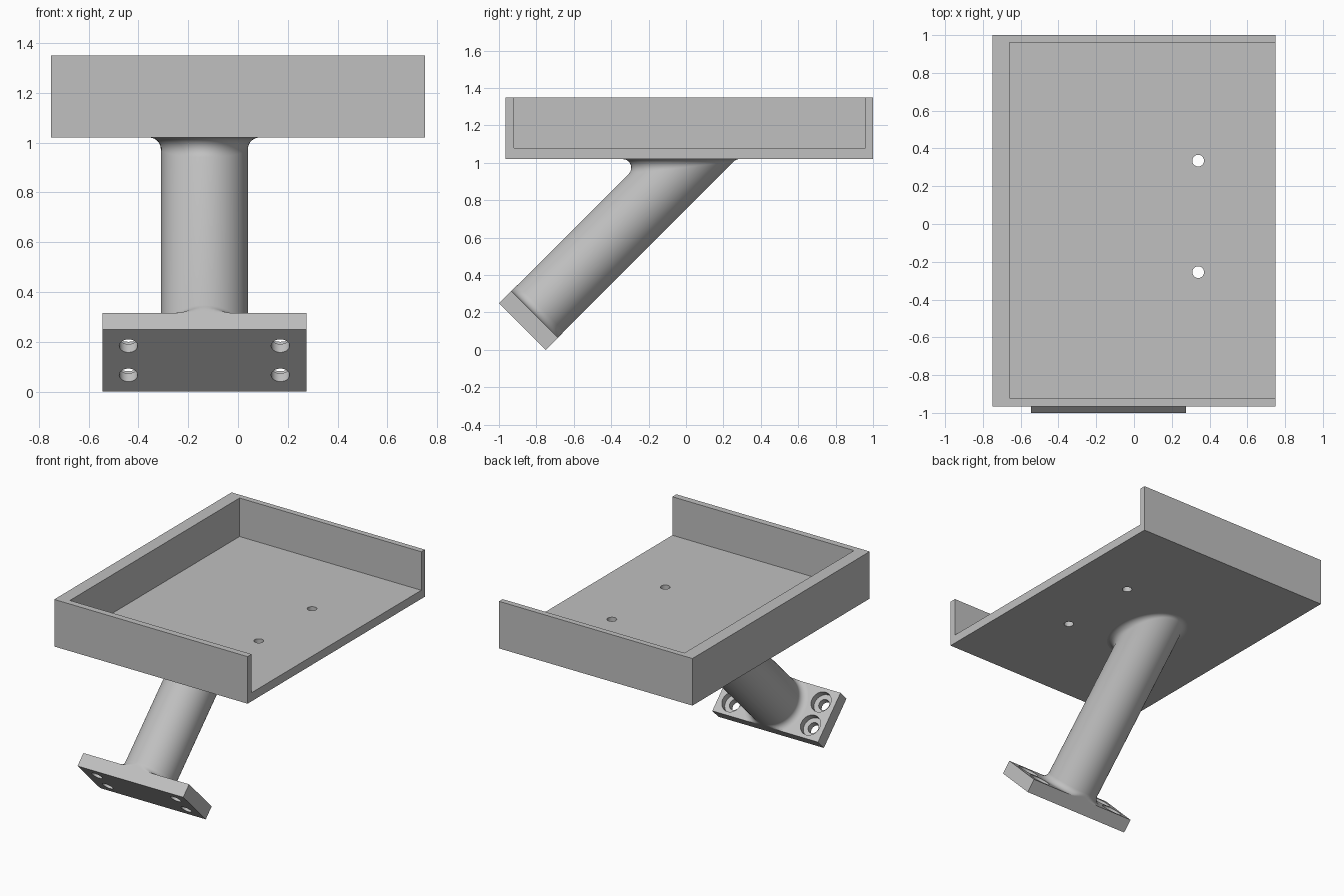
import bpy, bmesh
from math import pi, cos, sin, radians
from mathutils import Matrix, Vector

if "Cube" in bpy.data.objects:
    bpy.data.objects.remove(bpy.data.objects["Cube"])

GREY = bpy.data.materials.new("light grey")
GREY.use_nodes = True
GREY.diffuse_color = (0.53, 0.53, 0.53, 1)
GREY.node_tree.nodes["Principled BSDF"].inputs["Base Color"].default_value = GREY.diffuse_color


def finish(name, bm, matrix=Matrix()):
    bmesh.ops.recalc_face_normals(bm, faces=bm.faces)
    mesh = bpy.data.meshes.new(name)
    bm.to_mesh(mesh)
    bm.free()
    mesh.materials.append(GREY)
    obj = bpy.data.objects.new(name, mesh)
    obj.matrix_world = matrix
    bpy.context.collection.objects.link(obj)
    return obj


def box(name, low, high, matrix=Matrix()):
    low, high = Vector(low), Vector(high)
    bm = bmesh.new()
    place = Matrix.Translation((low + high) / 2) @ Matrix.Diagonal((*(high - low), 1))
    bmesh.ops.create_cube(bm, size=1, matrix=place)
    return finish(name, bm, matrix)


def rod(name, x, y, low, high, radius, matrix=Matrix()):
    bm = bmesh.new()
    bmesh.ops.create_cone(bm, cap_ends=True, segments=32, radius1=radius, radius2=radius,
                          depth=high - low, matrix=Matrix.Translation((x, y, (low + high) / 2)))
    return finish(name, bm, matrix)


def activate(obj):
    bpy.ops.object.select_all(action='DESELECT')
    obj.select_set(True)
    bpy.context.view_layer.objects.active = obj


def cut(obj, cutters):
    activate(obj)
    for cutter in cutters:
        mod = obj.modifiers.new("cut", 'BOOLEAN')
        mod.operation, mod.solver, mod.object = 'DIFFERENCE', 'EXACT', cutter
        bpy.ops.object.modifier_apply(modifier=mod.name)
        bpy.data.objects.remove(cutter)


def smooth(obj):
    activate(obj)
    bpy.ops.object.shade_smooth_by_angle(angle=radians(35))


# Tray, open on its left side, with two screw holes in the floor
UNDER = 1.02
tray = box("tray", (-0.75, -0.965, UNDER), (0.75, 1.0, 1.35))
cut(tray, [box("hollow", (-0.66, -0.92, 1.08), (1, 0.96, 2))] +
    [rod("floor_hole", 0.34, y, 0.9, 1.2, 0.031) for y in (-0.255, 0.335)])
smooth(tray)

# Mounting plate tilted 45 degrees, with four counterbored holes
HALF, THICK = 0.177, 0.093
tilt = Matrix.Translation((-0.135, -0.875, 0.125)) @ Matrix.Rotation(radians(-45), 4, 'X')
plate = box("mounting_plate", (-0.41, -HALF, 0), (0.41, HALF, THICK), tilt)
cutters = []
for x in (-0.305, 0.305):
    for y in (-0.083, 0.083):
        cutters.append(rod("bolt_hole", x, y, -0.1, 0.2, 0.037, tilt))
        cutters.append(rod("counterbore", x, y, 0.047, 0.2, 0.07, tilt))
cut(plate, cutters)
smooth(plate)

# Slanted post, with a rounded blend into the plate and into the tray underside
RADIUS, FILLET, SIDES, STEPS = 0.175, 0.046, 64, 8
axis = tilt.to_3x3() @ Vector((0, 0, 1))
up = Vector((0, 0, 1))
bm = bmesh.new()
columns = []
for i in range(SIDES):
    a = 2 * pi * i / SIDES
    out = Vector((cos(a), sin(a), 0))
    points = []
    for s in range(STEPS + 1):
        t = pi / 2 * s / STEPS
        p = out * (RADIUS + FILLET * (1 - sin(t)))
        p.z = THICK + FILLET * (1 - cos(t))
        p.y = max(-HALF, min(HALF, p.y))
        points.append(tilt @ p)
    # rolling-ball centre that touches both the post and the tray
    normal = tilt.to_3x3() @ out
    centre = tilt @ (out * (RADIUS + FILLET))
    centre += axis * ((UNDER - FILLET - centre.z) / axis.z)
    turn = (-normal).rotation_difference(up)
    for s in range(STEPS + 1):
        q = turn.copy()
        q.identity()
        points.append(centre + FILLET * (q.slerp(turn, s / STEPS) @ -normal))
    columns.append([bm.verts.new(p) for p in points])
for i, right in enumerate(columns):
    left = columns[i - 1]
    for j in range(len(right) - 1):
        bm.faces.new((left[j], right[j], right[j + 1], left[j + 1]))
smooth(finish("post", bm))
